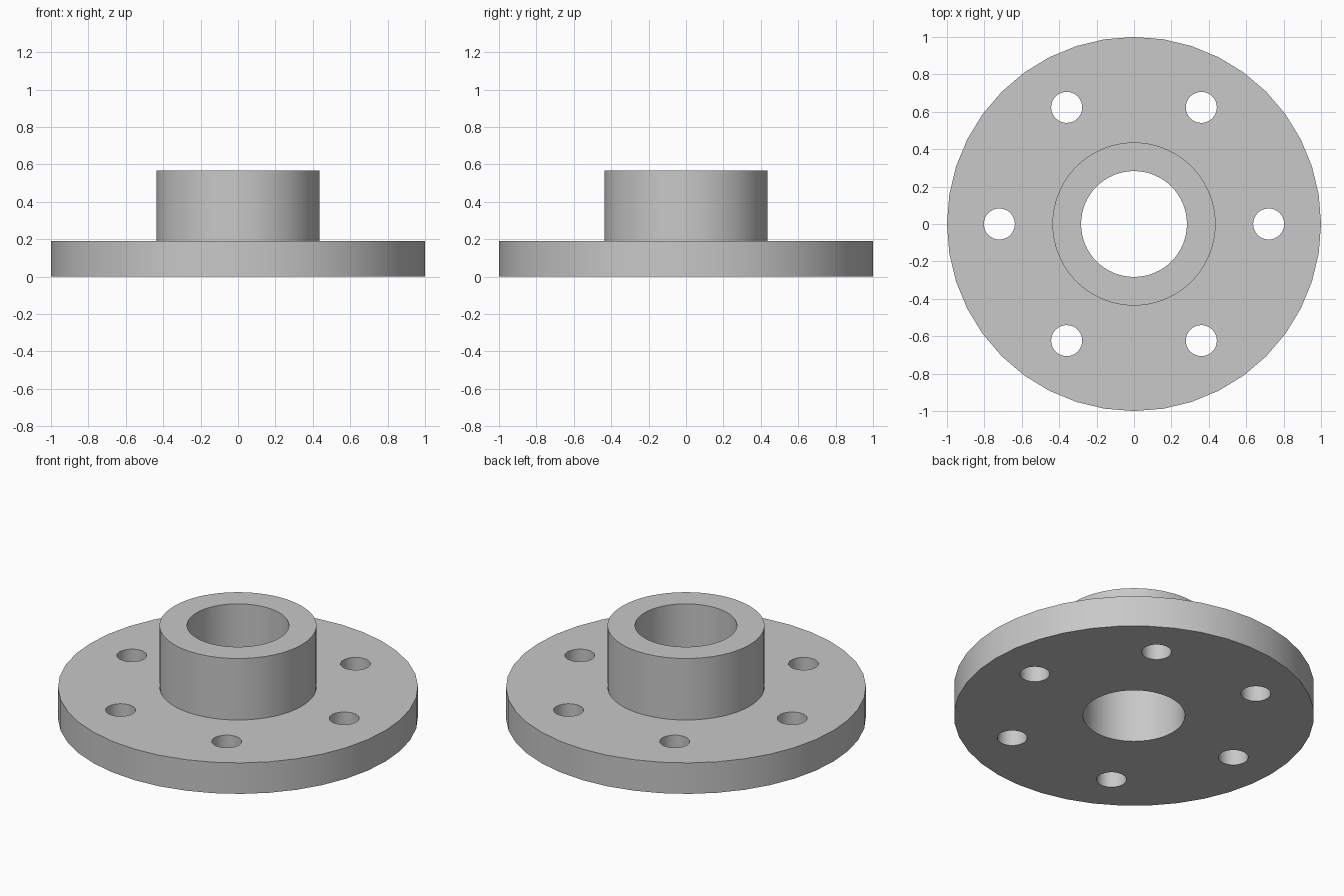
import bpy
from math import cos, sin, pi, radians

default = bpy.data.objects.get("Cube")
if default:
    bpy.data.objects.remove(default, do_unlink=True)

FLANGE_TOP, HUB_TOP = 0.19, 0.567
HOLE_CIRCLE, HOLE_COUNT = 0.72, 6

steel = bpy.data.materials.new("light_grey_metal")
steel.use_nodes = True
grey = (0.58, 0.58, 0.58, 1)
steel.diffuse_color = grey
steel.node_tree.nodes["Principled BSDF"].inputs["Base Color"].default_value = grey


def cylinder(name, radius, bottom, top, sides, x=0, y=0):
    bpy.ops.mesh.primitive_cylinder_add(
        vertices=sides, radius=radius, depth=top - bottom,
        location=(x, y, (bottom + top) / 2))
    obj = bpy.context.object
    obj.name = name
    obj.data.materials.append(steel)
    return obj


def combine(target, tool, operation):
    mod = target.modifiers.new(tool.name, "BOOLEAN")
    mod.operation = operation
    mod.solver = "EXACT"
    mod.object = tool
    bpy.context.view_layer.objects.active = target
    bpy.ops.object.modifier_apply(modifier=mod.name)
    bpy.data.objects.remove(tool, do_unlink=True)


# Flange disc with the raised hub merged into it
flange = cylinder("hub_flange", 1, 0, FLANGE_TOP, 40)
hub = cylinder("hub", 0.436, FLANGE_TOP / 2, HUB_TOP, 72)
combine(flange, hub, "UNION")

# Central bore through the whole part
combine(flange, cylinder("bore", 0.283, -0.1, HUB_TOP + 0.1, 64), "DIFFERENCE")

# Ring of bolt holes
for i in range(HOLE_COUNT):
    a = 2 * pi * i / HOLE_COUNT
    hole = cylinder("bolt_hole", 0.083, -0.1, FLANGE_TOP + 0.1, 32,
                    HOLE_CIRCLE * cos(a), HOLE_CIRCLE * sin(a))
    combine(flange, hole, "DIFFERENCE")

# Smooth round walls, crisp rims
bpy.ops.object.select_all(action="DESELECT")
flange.select_set(True)
bpy.context.view_layer.objects.active = flange
bpy.ops.object.shade_smooth_by_angle(angle=radians(30))
